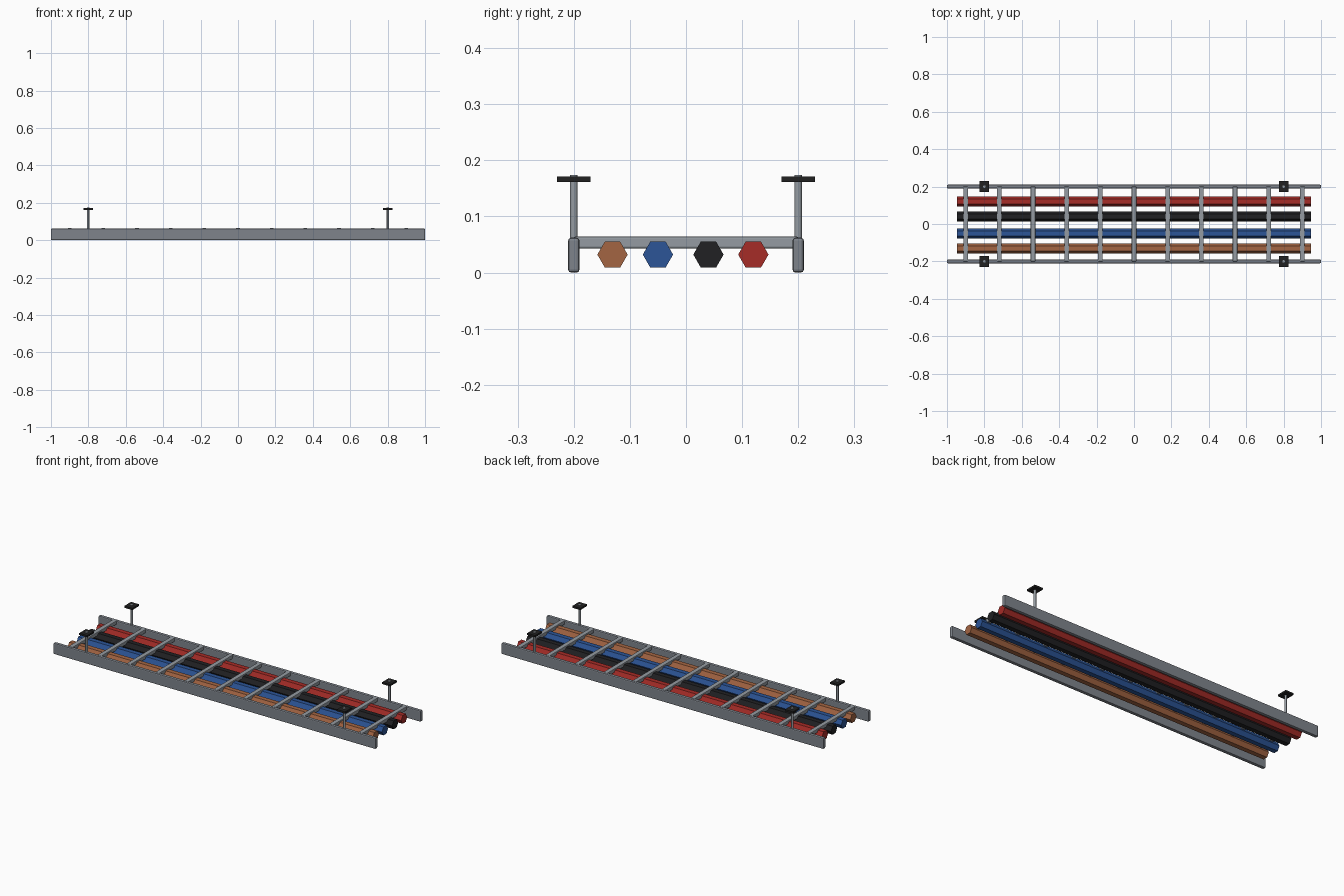
import bpy, math

if "Cube" in bpy.data.objects:
    bpy.data.objects.remove(bpy.data.objects["Cube"])


def material(name, rgb):
    m = bpy.data.materials.new(name)
    m.diffuse_color = (*rgb, 1)
    m.use_nodes = True
    m.node_tree.nodes["Principled BSDF"].inputs["Base Color"].default_value = m.diffuse_color
    return m


def box(name, loc, size, bevel=0, segments=2, mat=None):
    bpy.ops.mesh.primitive_cube_add(size=1, location=loc)
    o = bpy.context.object
    o.name = name
    o.scale = size
    bpy.ops.object.transform_apply(location=False, rotation=False, scale=True)
    if bevel:
        b = o.modifiers.new("bevel", 'BEVEL')
        b.width, b.segments = bevel, segments
    if mat:
        o.data.materials.append(mat)
    return o


def cylinder(name, loc, radius, length, sides, rot=(0, 0, 0), mat=None):
    bpy.ops.mesh.primitive_cylinder_add(vertices=sides, radius=radius, depth=length,
                                        location=loc, rotation=rot)
    o = bpy.context.object
    o.name = name
    if mat:
        o.data.materials.append(mat)
    return o


black = material("black", (0.015, 0.015, 0.015))
dark = material("cable_black", (0.015, 0.015, 0.017))
red = material("red", (0.38, 0.025, 0.02))
blue = material("blue", (0.025, 0.09, 0.31))
copper = material("copper", (0.37, 0.13, 0.055))
rail_grey = material("rail_grey", (0.21, 0.23, 0.26))
rung_grey = material("rung_grey", (0.3, 0.33, 0.36))

# Side rails
for side, y in (("front", -0.2), ("back", 0.2)):
    box(f"{side}_rail", (0, y, 0.031), (2.0, 0.02, 0.062), 0.005, 2, rail_grey)

# Rungs across the tray
for i in range(11):
    box(f"rung_{i + 1}", (-0.9 + 0.18 * i, 0, 0.0535), (0.025, 0.4, 0.021), 0.003, 2, rung_grey)

# Hexagonal cables slung beneath the rungs, corners pointing along y
for name, y, mat in (("copper", -0.131, copper), ("blue", -0.05, blue),
                     ("black", 0.04, dark), ("red", 0.12, red)):
    # rotated so the axis lies on x with flat top and bottom
    o = cylinder(f"{name}_cable", (0, y, 0.032), 0.027, 1.895, 6,
                 (0, math.pi / 2, 0), mat)

# Hanger rods and their ceiling plates
for x in (-0.8, 0.8):
    for y in (-0.2, 0.2):
        rod = cylinder("hanger_rod", (x, y, 0.1125), 0.007, 0.123, 12, mat=rung_grey)
        bpy.ops.object.shade_smooth_by_angle()
        box("ceiling_plate", (x, y, 0.1665), (0.05, 0.06, 0.01), mat=black)
